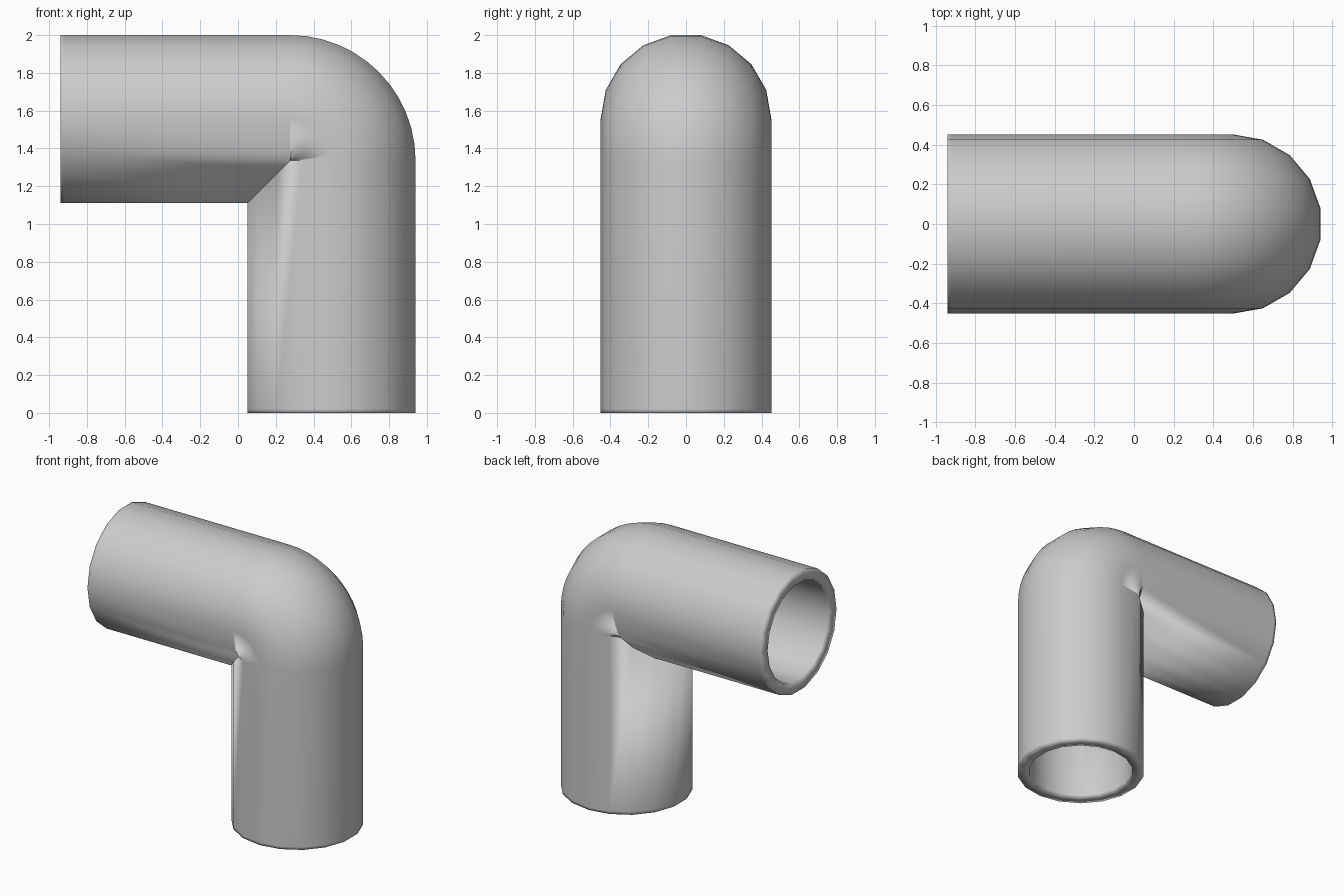
import bpy, bmesh
from math import sin, cos, pi, radians
from mathutils import Vector

cube = bpy.data.objects.get("Cube")
if cube:
    bpy.data.objects.remove(cube)

SIDES = 18
OUTER, INNER = 0.452, 0.37
BEND = 0.22                          # centreline radius of the elbow
STEPS = 12
LEG_X, ARM_Z, END_X = 0.495, 1.555, -0.94
RIM = 0.02                           # support loop behind each open end
pivot = Vector((LEG_X - BEND, 0, ARM_Z - BEND))


def make_material(name, rgb):
    mat = bpy.data.materials.new(name)
    mat.use_nodes = True
    mat.diffuse_color = (*rgb, 1)
    mat.node_tree.nodes["Principled BSDF"].inputs["Base Color"].default_value = (*rgb, 1)
    return mat


def pipe_path():
    """Centre point and outward bend direction along the pipe."""
    up, right = Vector((0, 0, 1)), Vector((1, 0, 0))
    path = [(Vector((LEG_X, 0, z)), right) for z in (0, RIM)]
    for i in range(STEPS + 1):
        t = pi / 2 * i / STEPS
        out = Vector((cos(t), 0, sin(t)))
        path.append((pivot + out * BEND, out))
    path += [(Vector((x, 0, ARM_Z)), up) for x in (END_X + RIM, END_X)]
    return path


def add_ring(bm, centre, out, radius):
    ring = []
    for k in range(SIDES):
        a = radians(90) + 2 * pi * k / SIDES
        ring.append(bm.verts.new(centre + out * radius * cos(a)
                                 + Vector((0, radius * sin(a), 0))))
    return ring


# Outer wall up the path, inner wall back down, joined at both rims
bm = bmesh.new()
path = pipe_path()
rings = [add_ring(bm, c, o, OUTER) for c, o in path]
rings += [add_ring(bm, c, o, INNER) for c, o in reversed(path)]
for i, ring in enumerate(rings):
    following = rings[(i + 1) % len(rings)]
    for k in range(SIDES):
        j = (k + 1) % SIDES
        face = bm.faces.new((ring[k], ring[j], following[j], following[k]))
        face.smooth = True
bmesh.ops.recalc_face_normals(bm, faces=bm.faces)

mesh = bpy.data.meshes.new("elbow_pipe")
bm.to_mesh(mesh)
bm.free()
mesh.materials.append(make_material("light grey", (0.6, 0.6, 0.6)))
pipe = bpy.data.objects.new("elbow_pipe", mesh)
bpy.context.collection.objects.link(pipe)
